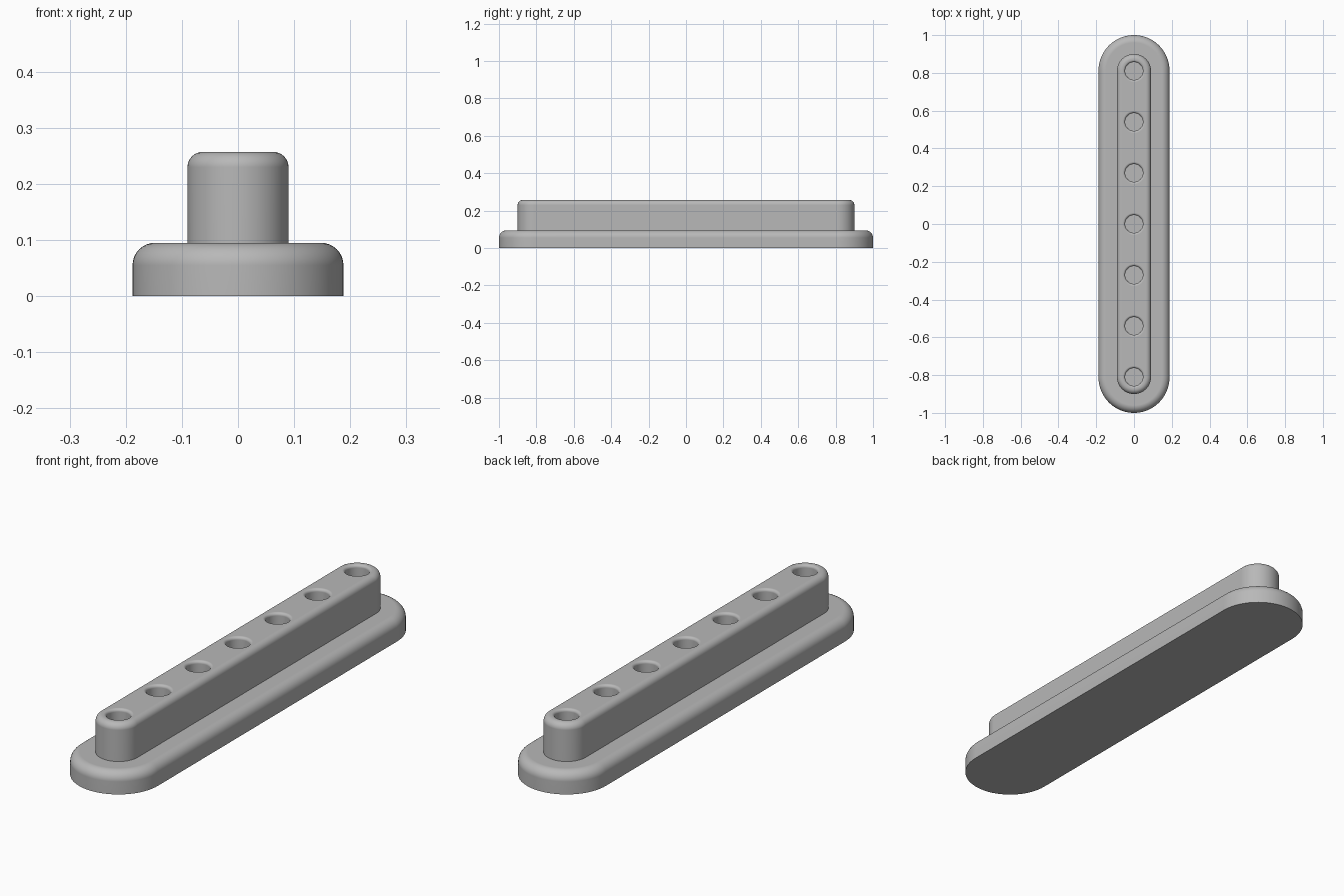
import bpy, bmesh, math

if "Cube" in bpy.data.objects:
    bpy.data.objects.remove(bpy.data.objects["Cube"])

grey = bpy.data.materials.new("grey")
grey.diffuse_color = (0.48, 0.48, 0.48, 1)
grey.use_nodes = True
grey.node_tree.nodes["Principled BSDF"].inputs["Base Color"].default_value = grey.diffuse_color


def loft(name, profile, straight, segments, center_y=0.0):
    """Stack stadium rings (radius, z); straight = half length between end arcs."""
    bm = bmesh.new()
    half = segments // 2
    rings = []
    for r, z in profile:
        ring = []
        for side in ((1, -1) if straight else (0,)):
            start = 0 if side >= 0 else math.pi
            count = half + 1 if straight else segments
            for i in range(count):
                a = start + (math.pi * i / half)
                ring.append(bm.verts.new((r * math.cos(a),
                                          center_y + side * straight + r * math.sin(a), z)))
        rings.append(ring)
    n = len(rings[0])
    for low, high in zip(rings, rings[1:]):
        for i in range(n):
            j = (i + 1) % n
            bm.faces.new((low[i], low[j], high[j], high[i]))
    bm.faces.new(rings[0][::-1])
    bm.faces.new(rings[-1])
    mesh = bpy.data.meshes.new(name)
    bm.to_mesh(mesh)
    bm.free()
    mesh.materials.append(grey)
    obj = bpy.data.objects.new(name, mesh)
    bpy.context.collection.objects.link(obj)
    return obj


def rounded(radius, bottom, top, fillet, steps=8):
    """Straight wall with a rounded top edge."""
    pts = [(radius, bottom)]
    for i in range(steps + 1):
        a = math.pi / 2 * i / steps
        pts.append((radius - fillet + fillet * math.cos(a),
                    top - fillet + fillet * math.sin(a)))
    return pts


def smooth(obj):
    bpy.ops.object.select_all(action='DESELECT')
    obj.select_set(True)
    bpy.context.view_layer.objects.active = obj
    bpy.ops.object.shade_smooth_by_angle(angle=math.radians(30))
    mod = obj.modifiers.new("even_shading", 'WEIGHTED_NORMAL')
    mod.keep_sharp = True


# Wide base with rounded upper edge
base = loft("base", rounded(0.188, 0.0, 0.095, 0.04), 0.812, 64)

# Narrow raised bar
TOP = 0.257
bar = loft("raised_bar", rounded(0.09, 0.09, TOP, 0.027), 0.81, 64)

# Seven round sockets with softened rims
hole_r, rim = 0.047, 0.012
profile = [(hole_r, TOP - 0.12)]
for i in range(5):
    a = math.pi / 2 * i / 4
    profile.append((hole_r + rim * (1 - math.cos(a)), TOP - rim + rim * math.sin(a)))
profile.append((hole_r + rim, TOP + 0.05))
for k in range(-3, 4):
    cutter = loft("socket_cutter", profile, 0, 48, k * 0.27)
    cutter.hide_render = True
    mod = bar.modifiers.new("socket", 'BOOLEAN')
    mod.operation = 'DIFFERENCE'
    mod.solver = 'EXACT'
    mod.object = cutter
    bpy.context.view_layer.objects.active = bar
    bpy.ops.object.modifier_apply(modifier=mod.name)
    bpy.data.objects.remove(cutter)

smooth(base)
smooth(bar)
